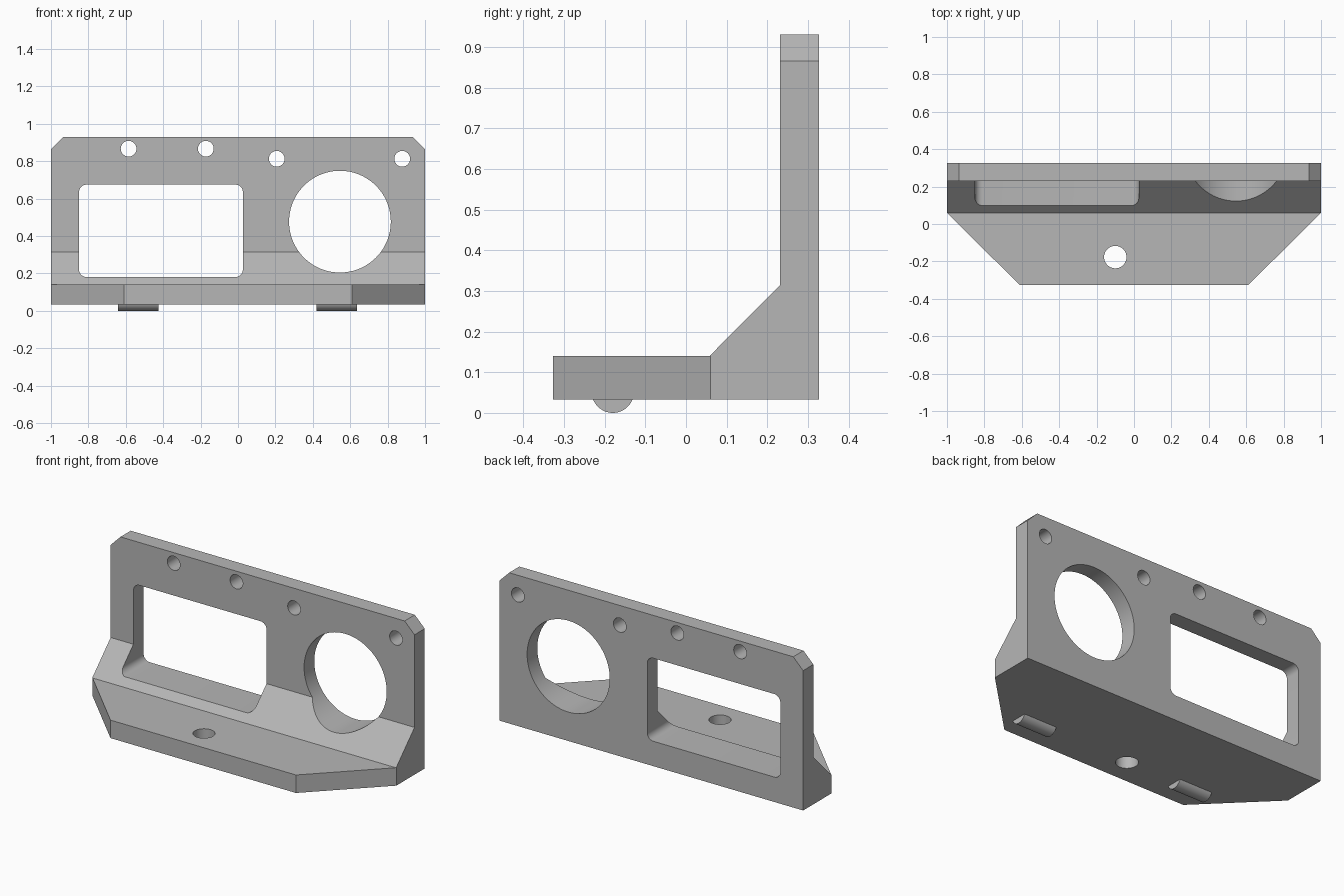
import bpy, bmesh, math
from mathutils import Vector

if "Cube" in bpy.data.objects:
    bpy.data.objects.remove(bpy.data.objects["Cube"], do_unlink=True)

GREY = (0.47, 0.47, 0.47, 1)
grey = bpy.data.materials.new("plain grey")
grey.use_nodes = True
grey.diffuse_color = GREY
grey.node_tree.nodes["Principled BSDF"].inputs["Base Color"].default_value = GREY


def prism(name, outline, axis, start, end):
    """Extrude a 2D outline along x, y or z; the outline uses the other two axes in order."""
    def place(a, b, t):
        return {"x": (t, a, b), "y": (a, t, b), "z": (a, b, t)}[axis]
    bm = bmesh.new()
    face = bm.faces.new([bm.verts.new(place(a, b, start)) for a, b in outline])
    new = bmesh.ops.extrude_face_region(bm, geom=[face])["geom"]
    bmesh.ops.translate(bm, vec=Vector(place(0, 0, end - start)),
                        verts=[v for v in new if isinstance(v, bmesh.types.BMVert)])
    bmesh.ops.recalc_face_normals(bm, faces=bm.faces)
    mesh = bpy.data.meshes.new(name)
    bm.to_mesh(mesh)
    bm.free()
    mesh.materials.append(grey)
    obj = bpy.data.objects.new(name, mesh)
    bpy.context.collection.objects.link(obj)
    return obj


def arc(cx, cy, r, a0, a1, n):
    steps = [math.radians(a0 + (a1 - a0) * i / n) for i in range(n + 1)]
    return [(cx + r * math.cos(a), cy + r * math.sin(a)) for a in steps]


def circle(cx, cy, r, n=48):
    return arc(cx, cy, r, 0, 360, n)[:-1]


def rounded_rect(x0, x1, y0, y1, r):
    corners = [(x1 - r, y1 - r), (x0 + r, y1 - r), (x0 + r, y0 + r), (x1 - r, y0 + r)]
    return [p for i, (x, y) in enumerate(corners)
            for p in arc(x, y, r, 90 * i, 90 * i + 90, 8)]


def combine(body, cutter, operation):
    mod = body.modifiers.new(cutter.name, "BOOLEAN")
    mod.object, mod.operation, mod.solver = cutter, operation, "EXACT"
    bpy.context.view_layer.objects.active = body
    bpy.ops.object.modifier_apply(modifier=mod.name)
    bpy.data.objects.remove(cutter, do_unlink=True)


def smooth(obj):
    bpy.ops.object.select_all(action="DESELECT")
    obj.select_set(True)
    bpy.context.view_layer.objects.active = obj
    bpy.ops.object.shade_smooth_by_angle(angle=math.radians(30))


BASE, TOP, DEPTH = 0.033, 0.93, 0.327

# L-shaped bracket with a sloped gusset, trimmed to its plan and front outlines
bracket = prism("bracket", [(-DEPTH, BASE), (DEPTH, BASE), (DEPTH, TOP), (0.231, TOP),
                            (0.231, 0.314), (0.058, 0.14), (-DEPTH, 0.14)], "x", -1.2, 1.2)
plan = prism("plan_trim", [(-1, 0.5), (-1, 0.06), (-0.55, -0.387), (0.55, -0.387),
                           (1, 0.06), (1, 0.5)], "z", -0.2, 1.2)
combine(bracket, plan, "INTERSECT")
front = prism("corner_trim", [(-1.2, -0.2), (1.2, -0.2), (1.2, 0.665), (0.835, 1.03),
                              (-0.835, 1.03), (-1.2, 0.665)], "y", -0.6, 0.6)
combine(bracket, front, "INTERSECT")

# Window, large port and small screw holes through the upright plate
openings = [rounded_rect(-0.85, 0.026, 0.181, 0.675, 0.04), circle(0.545, 0.477, 0.272, 96)]
openings += [circle(x, z, 0.042) for x, z in
             [(-0.585, 0.867), (-0.172, 0.867), (0.207, 0.813), (0.878, 0.813)]]
for outline in openings:
    combine(bracket, prism("opening", outline, "y", -0.6, 0.6), "DIFFERENCE")

# Mounting hole through the foot
combine(bracket, prism("foot_hole", circle(-0.1, -0.177, 0.06), "z", -0.2, 0.3), "DIFFERENCE")
smooth(bracket)

# Half-round locating ribs under the foot
for name, x in (("right_rib", -0.533), ("left_rib", 0.528)):
    rib = prism(name, arc(-0.18, 0.052, 0.052, 201.4, 338.6, 24), "x", x - 0.108, x + 0.108)
    smooth(rib)
